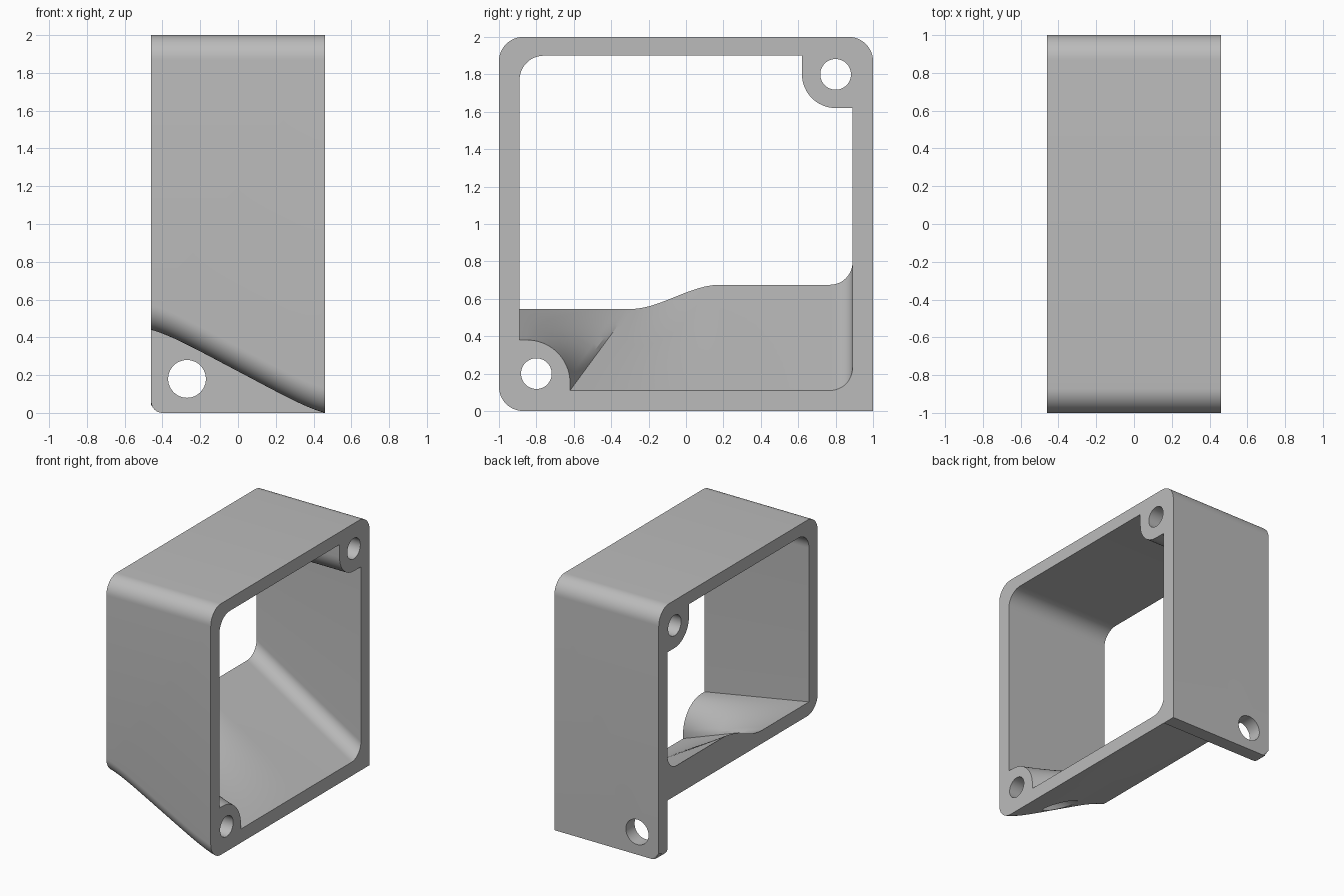
import bpy, bmesh, math
from mathutils import Vector

if "Cube" in bpy.data.objects:
    bpy.data.objects.remove(bpy.data.objects["Cube"], do_unlink=True)

HALF = 0.46          # half depth of the frame along x
WALL = 0.89          # inner face of the walls
STEPS = 12


def arc(cy, cz, r, a0, a1, n=STEPS):
    """Points of a circular arc in the y-z plane."""
    angles = [math.radians(a0 + (a1 - a0) * i / n) for i in range(n + 1)]
    return [(cy + r * math.cos(a), cz + r * math.sin(a)) for a in angles]


def loft(name, sections):
    """Closed solid through equal-length y-z sections placed along x."""
    bm = bmesh.new()
    rings = [[bm.verts.new((x, y, z)) for y, z in pts] for x, pts in sections]
    for a, b in zip(rings, rings[1:]):
        for i in range(len(a)):
            j = (i + 1) % len(a)
            bm.faces.new((a[i], a[j], b[j], b[i]))
    caps = [bm.faces.new(rings[0]), bm.faces.new(rings[-1])]
    bmesh.ops.triangulate(bm, faces=caps)
    if len(sections) > 2:
        bmesh.ops.triangulate(bm, faces=bm.faces[:])
    bmesh.ops.recalc_face_normals(bm, faces=bm.faces[:])
    mesh = bpy.data.meshes.new(name)
    bm.to_mesh(mesh)
    bm.free()
    obj = bpy.data.objects.new(name, mesh)
    bpy.context.collection.objects.link(obj)
    return obj


def drill(name, r, length, loc, rot):
    bpy.ops.mesh.primitive_cylinder_add(vertices=48, radius=r, depth=length, location=loc, rotation=rot)
    bpy.context.object.name = name
    return bpy.context.object


def cut(target, cutter):
    mod = target.modifiers.new(cutter.name, 'BOOLEAN')
    mod.operation = 'DIFFERENCE'
    mod.solver = 'EXACT'
    mod.object = cutter
    bpy.ops.object.select_all(action='DESELECT')
    bpy.context.view_layer.objects.active = target
    target.select_set(True)
    bpy.ops.object.modifier_apply(modifier=mod.name)
    bpy.data.objects.remove(cutter, do_unlink=True)


# Outer block, rounded along the top edges
outer = [(-1, 0), (1, 0)] + arc(0.87, 1.87, 0.13, 0, 90) + arc(-0.87, 1.87, 0.13, 90, 180)
frame = loft("corner_frame", [(-HALF, outer), (HALF, outer)])

# Small rounded corner at the foot of the back plate
bm = bmesh.new()
bm.from_mesh(frame.data)
foot = [e for e in bm.edges if all(v.co.z < 0.001 and v.co.x < 0 for v in e.verts)]
bmesh.ops.bevel(bm, geom=foot, offset=0.06, segments=8, profile=0.5, affect='EDGES')
bm.to_mesh(frame.data)
bm.free()


# Curved underside, leaving the back plate standing full height
def under_section(x):
    s = 0.22 - 0.53 * x + 1.16 * x ** 5
    return ([(-1.5, -0.5), (WALL, -0.5), (WALL, s)]
            + arc(-0.87, s + 0.13, 0.13, 270, 180) + [(-1.5, s + 0.13)])


xs = [-0.5 + i / 32 for i in range(33)]
cut(frame, loft("underside_cutter", [(x, under_section(x)) for x in xs]))


# Cavity, lofted from the right opening to the raised left opening
def opening(raised):
    if raised:
        pts = [(-WALL, 0.545)]
        pts += [(-0.85 + 0.53 * i / STEPS, 0.545) for i in range(STEPS + 1)]
    else:
        pts = [(-WALL, 0.38)] + arc(-0.85, 0.15, 0.23, 90, 0)
    start = -0.3 if raised else -0.62
    for i in range(STEPS + 1):
        f = i / STEPS
        rise = 0.545 + 0.13 * f * f * (3 - 2 * f)
        pts.append((start + (0.18 - start) * f, rise if raised else 0.11))
    floor = 0.675 if raised else 0.11
    pts += arc(WALL - 0.12, floor + 0.12, 0.12, 270, 360)
    pts += [(WALL, 1.62)] + arc(0.8, 1.8, 0.18, 270, 180) + [(0.62, 1.9)]
    return pts + arc(-WALL + 0.13, 1.77, 0.13, 90, 180)


def blend(t):
    return [Vector(a).lerp(Vector(b), t) for a, b in zip(opening(False), opening(True))]


ts = [-0.04 + 1.08 * i / 18 for i in range(19)]
cut(frame, loft("cavity_cutter", [(HALF - 2 * HALF * t, blend(t)) for t in ts]))

# Screw holes: two through the bosses, one through the back plate
quarter = math.pi / 2
for y, z in ((-0.8, 0.2), (0.8, 1.8)):
    cut(frame, drill("boss_hole_cutter", 0.082, 2, (0, y, z), (0, quarter, 0)))
cut(frame, drill("plate_hole_cutter", 0.1, 0.4, (-0.27, 0.95, 0.18), (quarter, 0, 0)))

# Plain grey finish
grey = bpy.data.materials.new("plain_grey")
grey.use_nodes = True
colour = (0.5, 0.5, 0.5, 1)
grey.diffuse_color = colour
grey.node_tree.nodes["Principled BSDF"].inputs["Base Color"].default_value = colour
frame.data.materials.clear()
frame.data.materials.append(grey)

bpy.ops.object.select_all(action='DESELECT')
bpy.context.view_layer.objects.active = frame
frame.select_set(True)
bpy.ops.object.shade_smooth_by_angle(angle=math.radians(25))
